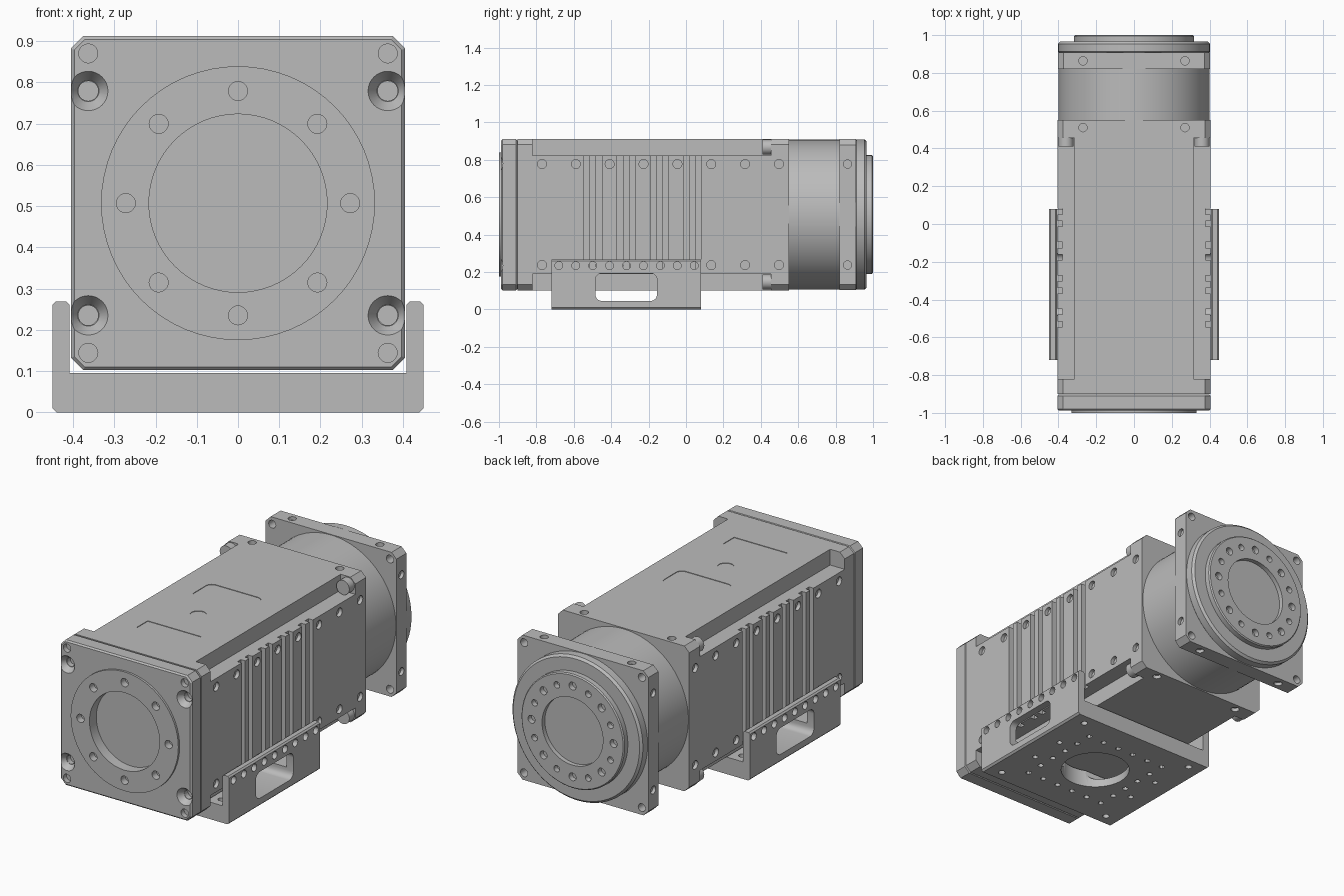
import bpy, bmesh, math
from mathutils import Vector, Matrix

if "Cube" in bpy.data.objects:
    bpy.data.objects.remove(bpy.data.objects["Cube"], do_unlink=True)

ZC = 0.507      # height of the optical axis
H = 0.405       # half width of the housing
S = 0.363       # corner screw offset
SIGNS = [(sx, sz) for sx in (-1, 1) for sz in (-1, 1)]

grey = bpy.data.materials.new("machined grey")
grey.use_nodes = True
grey.diffuse_color = (0.5, 0.5, 0.5, 1)
grey.node_tree.nodes["Principled BSDF"].inputs["Base Color"].default_value = (0.5, 0.5, 0.5, 1)


def prism(bm, pts, axis, a, b):
    """Extrude a 2D outline along an axis from a to b."""
    place = {"x": lambda u, v, t: (t, u, v),
             "y": lambda u, v, t: (u, t, v),
             "z": lambda u, v, t: (u, v, t)}[axis]
    low = [bm.verts.new(place(u, v, a)) for u, v in pts]
    high = [bm.verts.new(place(u, v, b)) for u, v in pts]
    n = len(pts)
    faces = [bm.faces.new(low), bm.faces.new(high)]
    for i in range(n):
        j = (i + 1) % n
        faces.append(bm.faces.new((low[i], low[j], high[j], high[i])))
    bmesh.ops.recalc_face_normals(bm, faces=faces)


def box(bm, x0, x1, y0, y1, z0, z1):
    prism(bm, [(x0, y0), (x1, y0), (x1, y1), (x0, y1)], "z", z0, z1)


def cyl(bm, start, direction, length, r, r2=None, seg=20):
    """Cylinder or cone from a start point along a direction."""
    d = Vector(direction)
    rot = Vector((0, 0, 1)).rotation_difference(d).to_matrix().to_4x4()
    mat = Matrix.Translation(Vector(start) + d * length / 2) @ rot
    bmesh.ops.create_cone(bm, cap_ends=True, segments=seg, radius1=r,
                          radius2=r if r2 is None else r2, depth=length, matrix=mat)


def octagon(h, c):
    """Square outline with chamfered corners around the optical axis."""
    pts = [(h, c - h), (h, h - c), (h - c, h), (c - h, h),
           (-h, h - c), (-h, c - h), (c - h, -h), (h - c, -h)]
    return [(x, z + ZC) for x, z in pts]


def rounded(u0, u1, v0, v1, r, n=5):
    pts = []
    corners = [(u1 - r, v1 - r), (u0 + r, v1 - r), (u0 + r, v0 + r), (u1 - r, v0 + r)]
    for k, (u, v) in enumerate(corners):
        for i in range(n + 1):
            a = (k + i / n) * math.pi / 2
            pts.append((u + r * math.cos(a), v + r * math.sin(a)))
    return pts


def make(name, bm, bevel=0):
    mesh = bpy.data.meshes.new(name)
    bm.to_mesh(mesh)
    bm.free()
    ob = bpy.data.objects.new(name, mesh)
    bpy.context.collection.objects.link(ob)
    mesh.materials.append(grey)
    if bevel:
        mod = ob.modifiers.new("edge", "BEVEL")
        mod.width, mod.segments = bevel, 1
        mod.limit_method, mod.angle_limit = "ANGLE", math.radians(60)
        apply(ob, mod)
    return ob


def apply(ob, mod):
    bpy.context.view_layer.objects.active = ob
    bpy.ops.object.modifier_apply(modifier=mod.name)


def cut(obs, bm):
    """Subtract one set of cutter solids from each object."""
    cutter = make("cutter", bm)
    for ob in obs:
        mod = ob.modifiers.new("cut", "BOOLEAN")
        mod.operation, mod.solver, mod.object = "DIFFERENCE", "EXACT", cutter
        apply(ob, mod)
    bpy.data.objects.remove(cutter, do_unlink=True)


def finish(*obs):
    for ob in obs:
        bpy.ops.object.select_all(action="DESELECT")
        ob.select_set(True)
        bpy.context.view_layer.objects.active = ob
        bpy.ops.object.shade_smooth_by_angle(angle=math.radians(30))


def circle_spots(n, r):
    return [(r * math.sin(2 * math.pi * i / n), ZC + r * math.cos(2 * math.pi * i / n))
            for i in range(n)]


# Main housing with stepped long corners
bm = bmesh.new()
prism(bm, octagon(H, 0.03), "y", -0.9, 0.55)
housing = make("housing", bm)
bm = bmesh.new()
for sx, sz in SIGNS:
    xs = sorted((sx * 0.315, sx * 0.5))
    zs = sorted((ZC + sz * 0.317, ZC + sz * 0.5))
    box(bm, *xs, -0.82, 0.455, *zs)
cut([housing], bm)

# Cooling grooves on both sides
bm = bmesh.new()
for sx in (-1, 1):
    xs = sorted((sx * 0.378, sx * 0.5))
    for k in range(4):
        for off in (-0.045, 0.02):
            y = -0.5 + k * 0.177 + off
            box(bm, *xs, y, y + 0.03, ZC - 0.34, ZC + 0.34)
cut([housing], bm)

# Side and top screw holes, shallow engraved panels on the top
bm = bmesh.new()
for sx, sz in SIGNS:
    for k in range(8):
        cyl(bm, (sx * 0.43, -0.77 + k * 0.181, ZC + sz * 0.27), (-sx, 0, 0), 0.045, 0.024)
    cyl(bm, (sx * 0.27, 0.51, ZC + sz * 0.43), (0, 0, -sz), 0.045, 0.022)
top = ZC + H
prism(bm, rounded(-0.165, 0.165, -0.185, -0.01, 0.035), "z", top - 0.003, top + 0.02)
box(bm, -0.165, 0.165, -0.66, -0.56, top - 0.003, top + 0.02)
cyl(bm, (0, -0.35, top + 0.02), (0, 0, -1), 0.023, 0.042, seg=32)
cut([housing], bm)

# Corner cap screws in the rear steps
bm = bmesh.new()
for sx, sz in SIGNS:
    cyl(bm, (sx * 0.36, 0.41, ZC + sz * 0.36), (0, 1, 0), 0.06, 0.04, seg=24)
cap_screws = make("corner_cap_screws", bm)

# Front cover and raised ring
bm = bmesh.new()
prism(bm, octagon(H, 0.03), "y", -0.988, -0.902)
cover = make("front_cover", bm, 0.008)
bm = bmesh.new()
cyl(bm, (0, -1, ZC), (0, 1, 0), 0.03, 0.332, seg=64)
ring = make("front_ring", bm)
bm = bmesh.new()
cyl(bm, (0, -1.05, ZC), (0, 1, 0), 0.11, 0.216, seg=64)
for x, z in circle_spots(8, 0.272):
    cyl(bm, (x, -1.05, z), (0, 1, 0), 0.09, 0.023)
cut([cover, ring], bm)
bm = bmesh.new()
for sx, sz in SIGNS:
    cyl(bm, (sx * S, -0.99, ZC + sz * 0.272), (0, 1, 0), 0.035, 0.049, 0.026, seg=32)
    cyl(bm, (sx * S, -1.05, ZC + sz * S), (0, 1, 0), 0.09, 0.023)
cut([cover], bm)
bm = bmesh.new()
for sx, sz in SIGNS:
    cyl(bm, (sx * S, -1.05, ZC + sz * 0.272), (0, 1, 0), 0.125, 0.024)
cut([cover], bm)

# Round neck behind the housing
bm = bmesh.new()
cyl(bm, (0, 0.54, ZC), (0, 1, 0), 0.29, 0.4, seg=96)
neck = make("round_neck", bm)

# Rear square flange with edge and corner holes
bm = bmesh.new()
prism(bm, octagon(0.403, 0.03), "y", 0.82, 0.908)
flange = make("rear_flange", bm)
bm = bmesh.new()
for sx, sz in SIGNS:
    cyl(bm, (sx * S, 0.95, ZC + sz * S), (0, -1, 0), 0.2, 0.022)
    cyl(bm, (sx * 0.43, 0.864, ZC + sz * 0.27), (-sx, 0, 0), 0.045, 0.022)
    cyl(bm, (sx * 0.27, 0.864, ZC + sz * 0.43), (0, 0, -sz), 0.045, 0.022)
cut([flange], bm)

# Rear disc and output face with bolt circle
bm = bmesh.new()
cyl(bm, (0, 0.9, ZC), (0, 1, 0), 0.066, 0.402, seg=96)
disc = make("rear_disc", bm, 0.012)
bm = bmesh.new()
cyl(bm, (0, 0.95, ZC), (0, 1, 0), 0.05, 0.318, seg=64)
face = make("output_face", bm, 0.006)
bm = bmesh.new()
cyl(bm, (0, 1.05, ZC), (0, -1, 0), 0.075, 0.188, seg=64)
for i, (x, z) in enumerate(circle_spots(16, 0.253)):
    cyl(bm, (x, 1.05, z), (0, -1, 0), 0.08, 0.018 if i % 2 else 0.022)
cut([face], bm)

# Mounting bracket: U section with side windows and hole patterns
YB = -0.32
half = [(0.44, 0), (0.45, 0.01), (0.45, 0.26), (0.442, 0.268),
        (0.416, 0.268), (0.408, 0.26), (0.408, 0.095)]
bm = bmesh.new()
prism(bm, half + [(-x, z) for x, z in reversed(half)], "y", YB - 0.4, YB + 0.4)
bracket = make("mounting_bracket", bm)
bm = bmesh.new()
prism(bm, rounded(YB - 0.165, YB + 0.165, 0.045, 0.193, 0.035), "x", -0.6, 0.6)
cut([bracket], bm)
bm = bmesh.new()
cyl(bm, (0, YB, -0.05), (0, 0, 1), 0.25, 0.18, seg=64)
for sx in (-1, 1):
    for k in range(9):
        cyl(bm, (sx * 0.5, -0.68 + k * 0.0905, 0.234), (-sx, 0, 0), 0.12, 0.021)
for k in range(6):
    t = -0.25 + k * 0.1
    for s in (-1, 1):
        cyl(bm, (t, YB + s * 0.25, -0.05), (0, 0, 1), 0.09, 0.015, seg=12)
        if 0 < k < 5:
            cyl(bm, (s * 0.25, YB + t, -0.05), (0, 0, 1), 0.09, 0.015, seg=12)
for sx, sy in SIGNS:
    cyl(bm, (sx * 0.36, YB + sy * 0.34, -0.05), (0, 0, 1), 0.25, 0.018, seg=16)
    cyl(bm, (sx * 0.33, YB + sy * 0.1, -0.05), (0, 0, 1), 0.09, 0.015, seg=12)
cut([bracket], bm)

finish(housing, cap_screws, cover, ring, neck, flange, disc, face, bracket)
